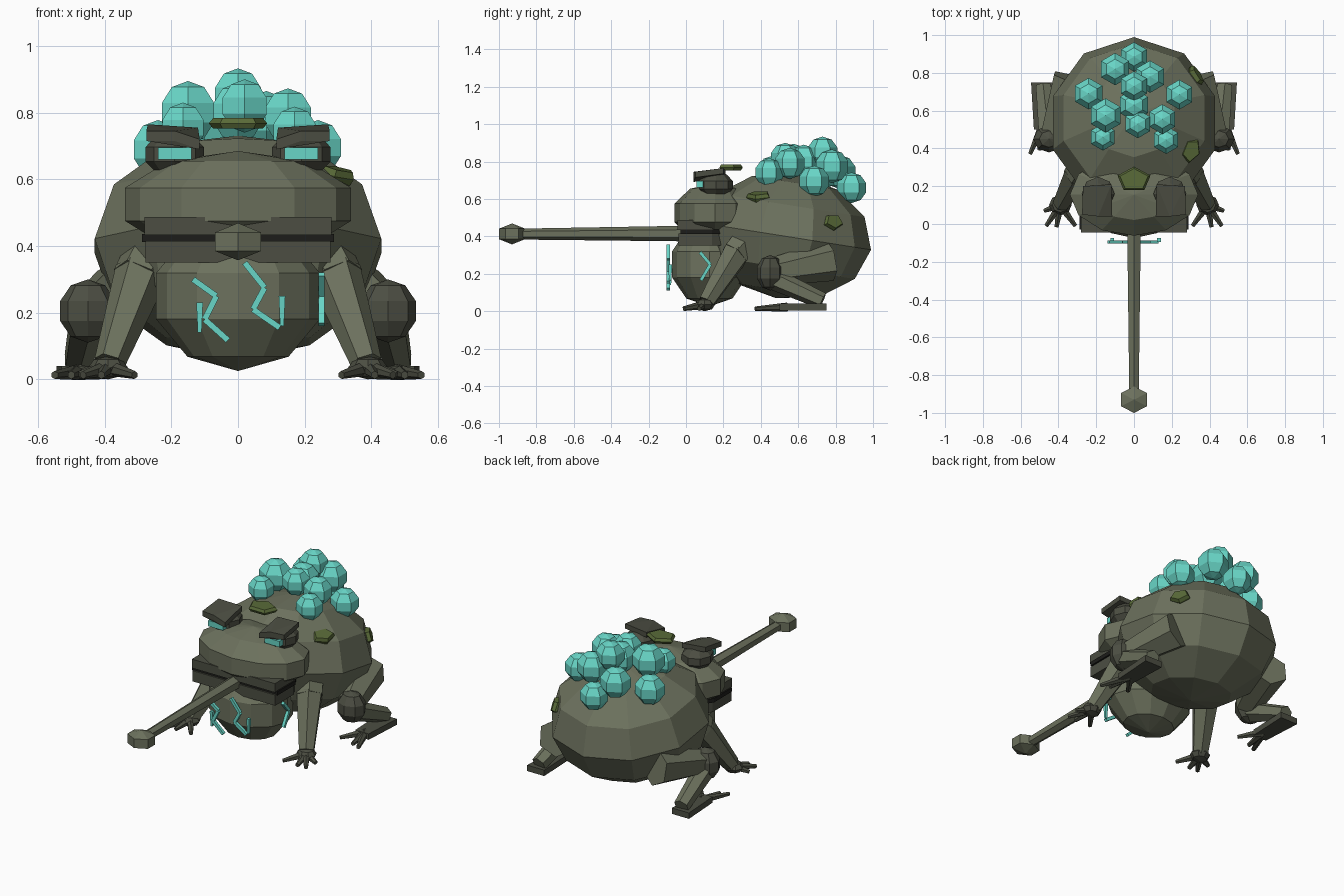
import bpy, bmesh
from math import sin, cos, pi, radians
from mathutils import Vector as V, Matrix

if "Cube" in bpy.data.objects:
    bpy.data.objects.remove(bpy.data.objects["Cube"])


def colour(name, rgb):
    m = bpy.data.materials.new(name)
    m.diffuse_color = (*rgb, 1)
    m.use_nodes = True
    m.node_tree.nodes["Principled BSDF"].inputs["Base Color"].default_value = m.diffuse_color
    return m


SKIN = colour("olive_skin", (0.15, 0.165, 0.11))
DARK = colour("dark_skin", (0.072, 0.076, 0.055))
MOUTH = colour("mouth_black", (0.012, 0.012, 0.01))
CYAN = colour("glowing_cyan", (0.14, 0.67, 0.57))
MOSS = colour("moss_green", (0.10, 0.145, 0.04))


def hull(name, pts, mat):
    """Flat-faced convex solid around the given points."""
    bm = bmesh.new()
    for p in pts:
        bm.verts.new(p)
    res = bmesh.ops.convex_hull(bm, input=bm.verts[:])
    loose = [v for v in bm.verts if not v.link_faces]
    bmesh.ops.delete(bm, geom=loose, context='VERTS')
    bmesh.ops.dissolve_limit(bm, angle_limit=radians(0.5), verts=bm.verts[:], edges=bm.edges[:])
    bmesh.ops.recalc_face_normals(bm, faces=bm.faces[:])
    me = bpy.data.meshes.new(name)
    bm.to_mesh(me)
    bm.free()
    me.materials.append(mat)
    ob = bpy.data.objects.new(name, me)
    bpy.context.collection.objects.link(ob)
    return ob


def ball(name, c, r, segs, rings, mat, tilt=0):
    """Low-poly ellipsoid with a vertex line along y."""
    rot = Matrix.Rotation(radians(tilt), 3, 'X')
    pts = []
    for i in range(rings + 1):
        a = -pi / 2 + pi * i / rings
        for j in range(segs if 0 < i < rings else 1):
            b = 2 * pi * j / segs
            p = V((r[0] * cos(a) * sin(b), r[1] * cos(a) * cos(b), r[2] * sin(a)))
            pts.append(V(c) + rot @ p)
    return hull(name, pts, mat)


def limb(name, p, q, r1, r2, mat, sides=6):
    """Tapered prism from p to q."""
    p, q = V(p), V(q)
    turn = (q - p).to_track_quat('Z', 'Y')
    pts = []
    for c, r in ((p, r1), (q, r2)):
        for j in range(sides):
            b = 2 * pi * (j + 0.5) / sides
            pts.append(c + turn @ V((r * cos(b), r * sin(b), 0)))
    return hull(name, pts, mat)


def box(name, lo, hi, mat):
    return hull(name, [(x, y, z) for x in (lo[0], hi[0]) for y in (lo[1], hi[1])
                       for z in (lo[2], hi[2])], mat)


# Body, head and throat
ball("body", (0, 0.535, 0.40), (0.452, 0.46, 0.335), 10, 6, SKIN, -9)
ball("head", (0, 0.155, 0.525), (0.357, 0.228, 0.16), 12, 5, SKIN)
ball("throat", (0, 0.125, 0.25), (0.258, 0.21, 0.225), 12, 5, SKIN)

# Mouth: two lips with a dark gap
def lip(name, z0, z1, w, front, mat):
    hull(name, [(s * x, y, z) for s in (-1, 1) for z in (z0, z1)
                for x, y in ((w, front), (w, 0.14), (w - 0.06, 0.24))], mat)


lip("upper_lip", 0.433, 0.487, 0.28, -0.045, DARK)
lip("mouth_gap", 0.412, 0.436, 0.288, -0.03, MOUTH)
lip("lower_jaw", 0.35, 0.415, 0.278, -0.04, DARK)

# Tongue
limb("tongue", (0, 0.02, 0.415), (0, -0.9, 0.412), 0.042, 0.029, SKIN)
ball("tongue_tip", (0, -0.93, 0.413), (0.092, 0.081, 0.056), 6, 3, SKIN)

for s, side in ((-1, "left"), (1, "right")):
    # Eye socket, glowing eye and heavy brow
    ball(side + "_eye_socket", (s * 0.19, 0.16, 0.675), (0.092, 0.095, 0.07), 8, 5, DARK)
    box(side + "_eye", (s * 0.19 - 0.05, 0.055, 0.66), (s * 0.19 + 0.05, 0.12, 0.695), CYAN)
    hull(side + "_brow", [(s * x, y, z + t) for x, y, z in (
        (0.275, 0.05, 0.715), (0.115, 0.04, 0.69), (0.19, 0.04, 0.715),
        (0.27, 0.20, 0.735), (0.12, 0.21, 0.725)) for t in (0, 0.03)], DARK)

    # Foreleg
    limb(side + "_shoulder", (s * 0.25, 0.33, 0.38), (s * 0.30, 0.26, 0.30), 0.09, 0.08, SKIN)
    limb(side + "_foreleg", (s * 0.29, 0.275, 0.32), (s * 0.385, 0.11, 0.05), 0.08, 0.047, SKIN)
    ball(side + "_front_foot", (s * 0.39, 0.10, 0.035), (0.06, 0.055, 0.035), 8, 4, DARK)
    for x, y in ((0.475, 0.07), (0.465, -0.01), (0.41, -0.015), (0.31, -0.01)):
        limb(side + "_front_toe", (s * 0.39, 0.10, 0.035), (s * x, y, 0.013), 0.024, 0.012, DARK)

    # Hind leg
    limb(side + "_thigh", (s * 0.33, 0.77, 0.27), (s * 0.43, 0.46, 0.21), 0.11, 0.075, SKIN)
    ball(side + "_knee", (s * 0.45, 0.45, 0.205), (0.088, 0.075, 0.095), 8, 5, DARK)
    limb(side + "_shin", (s * 0.45, 0.45, 0.18), (s * 0.48, 0.73, 0.055), 0.06, 0.045, SKIN)
    hull(side + "_hind_foot", [(s * x, y, z) for x, y in (
        (0.43, 0.75), (0.545, 0.75), (0.53, 0.5), (0.44, 0.5)) for z in (0.004, 0.04)], DARK)
    for x, y in ((0.55, 0.37), (0.50, 0.39), (0.395, 0.42)):
        limb(side + "_hind_toe", (s * 0.48, 0.54, 0.022), (s * x, y, 0.013), 0.024, 0.012, DARK)

# Egg cluster on the back: x, y, z, radius
for x, y, z, r in ((0, .885, .66, .082), (-.10, .82, .745, .09), (.085, .78, .775, .09),
                   (0, .73, .85, .083), (0, .63, .80, .09), (-.24, .69, .69, .088),
                   (.24, .685, .695, .083), (-.15, .575, .80, .095), (.15, .555, .79, .083),
                   (.02, .53, .82, .08), (-.165, .46, .755, .075), (.17, .445, .74, .078)):
    ball("egg", (x, y, z), (r, r, r), 6, 5, CYAN)


# Moss patches: flat five-sided plates
def moss(name, c, r, normal, thick):
    turn = V(normal).to_track_quat('Z', 'Y')
    hull(name, [V(c) + turn @ V((r * k * sin(2 * pi * j / 5), -r * k * 0.75 * cos(2 * pi * j / 5), h))
                for j in range(5)
                for h, k in ((-thick, 0.85), (0, 1), (thick, 0.85))], MOSS)


moss("moss_crown", (0, 0.235, 0.768), 0.092, (0, 0, 1), 0.016)
moss("moss_shoulder", (0.30, 0.39, 0.612), 0.07, (0.25, -0.1, 1), 0.02)
moss("moss_flank", (0.325, 0.785, 0.475), 0.06, (0.8, 0.5, 0.3), 0.02)


# Glowing cracks on the throat
def crack(pts):
    for p, q in zip(pts, pts[1:]):
        limb("glow_crack", p, q, 0.0125, 0.0125, CYAN, 4)


crack([(x, -0.095, z) for x, z in ((-.135, .30), (-.065, .25), (-.10, .18), (-.03, .117))])
crack([(x, -0.095, z) for x, z in ((.02, .35), (.08, .275), (.045, .21), (.125, .155))])
crack([(0.25, y, z) for y, z in ((.075, .315), (.13, .25), (.08, .165))])
for x, z in ((-0.115, 0.185), (0.132, 0.205)):
    limb("glow_sliver", (x, -0.085, z - 0.045), (x, -0.085, z + 0.045), 0.008, 0.014, CYAN, 4)
